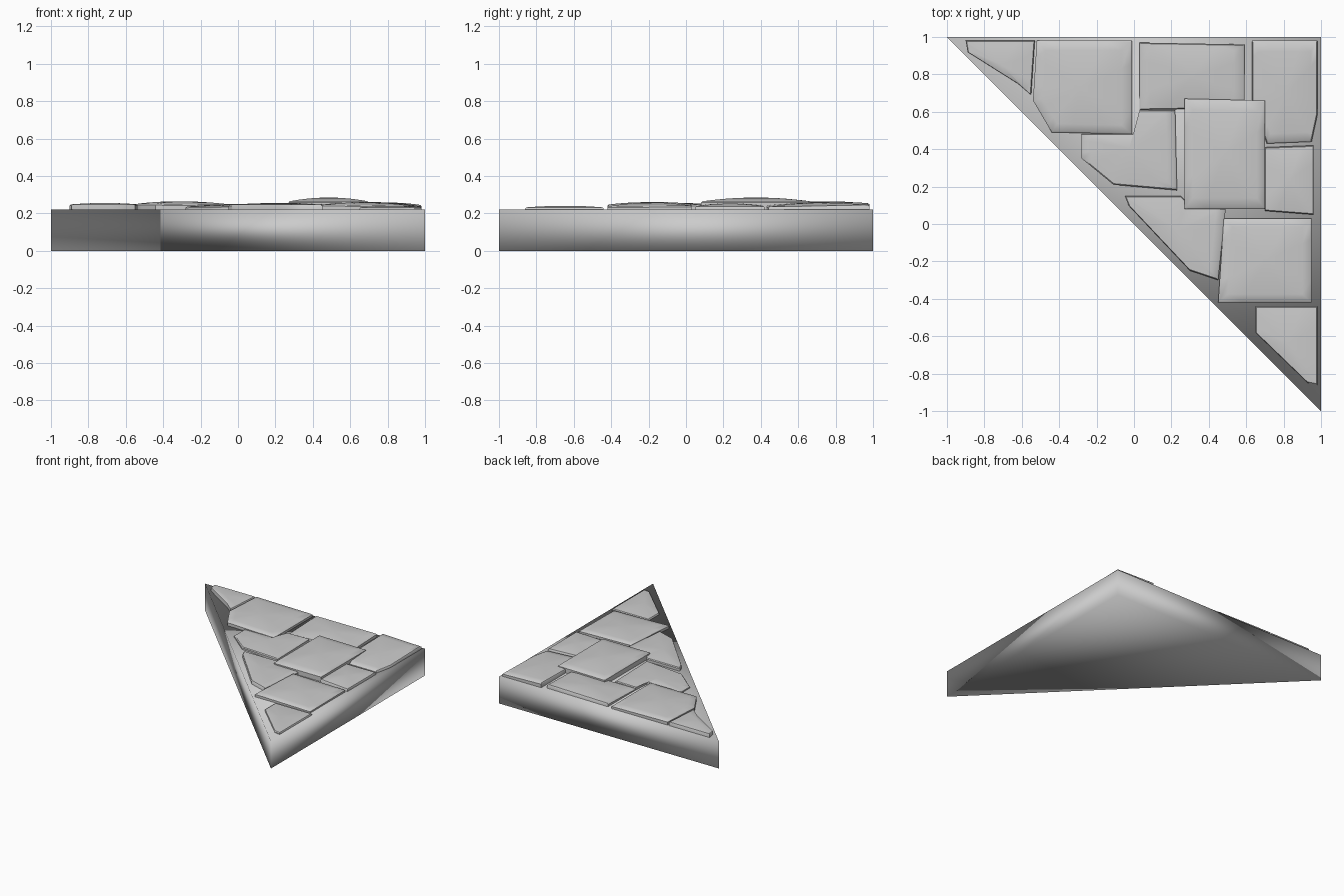
import bpy, bmesh, math

if "Cube" in bpy.data.objects:
    bpy.data.objects.remove(bpy.data.objects["Cube"])

SLAB_TOP = 0.22


def finish(name, bm, smooth_angle):
    bmesh.ops.recalc_face_normals(bm, faces=bm.faces)
    me = bpy.data.meshes.new(name)
    bm.to_mesh(me)
    bm.free()
    ob = bpy.data.objects.new(name, me)
    bpy.context.collection.objects.link(ob)
    bpy.ops.object.select_all(action='DESELECT')
    ob.select_set(True)
    bpy.context.view_layer.objects.active = ob
    bpy.ops.object.shade_smooth_by_angle(angle=math.radians(smooth_angle))
    return ob


# Triangular base slab, softly shaded across its corners
bm = bmesh.new()
corners = [(-1, 1), (1, -1), (1, 1)]
base = bm.faces.new([bm.verts.new((x, y, 0)) for x, y in corners])
up = bmesh.ops.extrude_face_region(bm, geom=[base], use_keep_orig=True)
for v in up["geom"]:
    if isinstance(v, bmesh.types.BMVert):
        v.co.z = SLAB_TOP
finish("base_slab", bm, 180)


def stone(name, pts, edge, peak, tilt=(0, 0), splits=4):
    """Paving stone: upright rim, rounded shoulder and domed, tilted top."""
    outline = []
    for (x0, y0), (x1, y1) in zip(pts, pts[1:] + pts[:1]):
        outline += [(x0 + (x1 - x0) * i / splits, y0 + (y1 - y0) * i / splits)
                    for i in range(splits)]
    cx = (min(p[0] for p in pts) + max(p[0] for p in pts)) / 2
    cy = (min(p[1] for p in pts) + max(p[1] for p in pts)) / 2
    # Pull the middle towards the corner average for lopsided outlines
    cx = (cx + sum(p[0] for p in pts) / len(pts)) / 2
    cy = (cy + sum(p[1] for p in pts) / len(pts)) / 2
    bm = bmesh.new()

    def ring(t, z, lean):
        out = []
        for x, y in outline:
            dx, dy = (x - cx) * t, (y - cy) * t
            h = z + (tilt[0] * dx + tilt[1] * dy if lean else 0)
            out.append(bm.verts.new((cx + dx, cy + dy, h)))
        return out

    rings = [ring(1, SLAB_TOP - 0.015, False), ring(1, edge - 0.006, True)]
    for t in (0.97, 0.8, 0.6, 0.4, 0.2):
        rings.append(ring(t, edge + (peak - edge) * (1 - t * t), True))
    n = len(outline)
    for a, b in zip(rings, rings[1:]):
        for i in range(n):
            j = (i + 1) % n
            bm.faces.new((a[i], a[j], b[j], b[i]))
    top = bm.verts.new((cx, cy, peak))
    for i in range(n):
        bm.faces.new((rings[-1][i], rings[-1][(i + 1) % n], top))
    bm.faces.new(rings[0])
    finish(name, bm, 40)


# Irregular stones laid over the slab: outline, rim height, crown height, tilt
stone("stone_left_tip",
      [(-.90, .98), (-.53, .98), (-.55, .69), (-.62, .75), (-.89, .92)], .248, .256)
stone("stone_back_left",
      [(-.52, .98), (-.01, .98), (-.01, .48), (-.44, .49), (-.54, .66)],
      .248, .265, (-.015, 0))
stone("stone_back_middle",
      [(.03, .97), (.59, .96), (.59, .62), (.03, .61)], .242, .257, (.01, .03))
stone("stone_back_corner",
      [(.63, .98), (.98, .98), (.98, .58), (.95, .44), (.71, .43), (.63, .66)],
      .244, .258, (-.03, .02))
stone("stone_centre",
      [(.27, .67), (.70, .66), (.70, .08), (.27, .08)], .264, .285)
stone("stone_right_small",
      [(.70, .41), (.96, .42), (.96, .05), (.70, .07)], .240, .253, (-.02, 0))
stone("stone_middle_left",
      [(-.28, .48), (.02, .48), (.03, .61), (.22, .61), (.23, .18),
       (-.11, .21), (-.28, .35)], .240, .250, (.015, 0))
stone("stone_middle_front",
      [(-.05, .15), (.25, .15), (.30, .10), (.49, .08), (.45, -.30),
       (.30, -.25), (-.03, .10)], .246, .256)
stone("stone_front_right",
      [(.48, .03), (.95, .03), (.95, -.42), (.45, -.42)], .244, .260, (-.02, .01))
stone("stone_front_tip",
      [(.65, -.44), (.98, -.44), (.98, -.86), (.93, -.85), (.65, -.58)], .232, .241)
